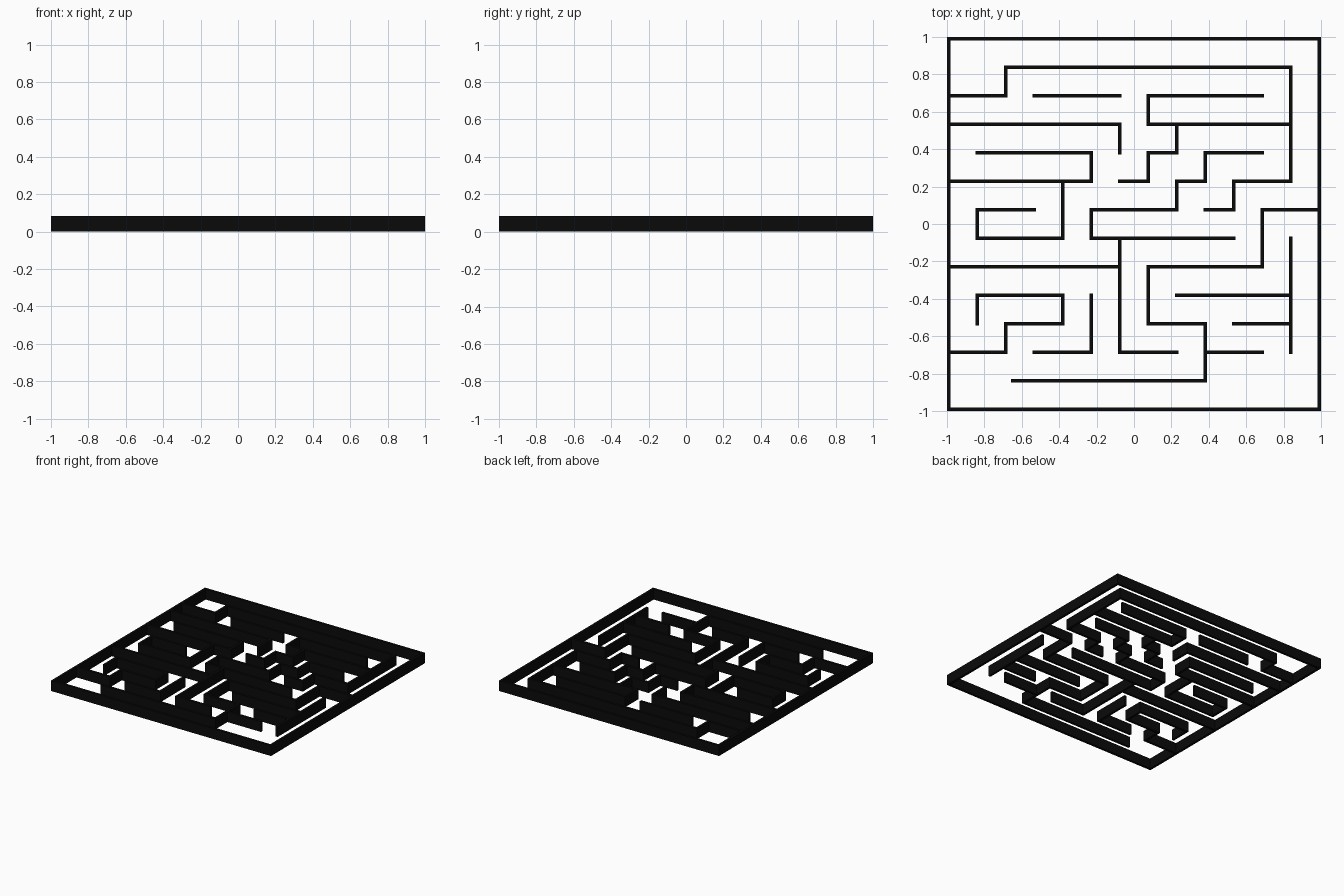
import bpy, bmesh
from mathutils import Vector

if "Cube" in bpy.data.objects:
    bpy.data.objects.remove(bpy.data.objects["Cube"])

CELLS, HALF, T, H = 13, 0.99, 0.02, 0.085   # grid cells, wall centre line, thickness, height
STEP = 2 * HALF / CELLS

black = bpy.data.materials.new("black")
black.diffuse_color = (0.003, 0.003, 0.003, 1)
black.use_nodes = True
black.node_tree.nodes["Principled BSDF"].inputs["Base Color"].default_value = black.diffuse_color

# Wall runs in grid cells: column from the left, row from the back
walls = [
    [(0, 2), (2, 2), (2, 1), (12, 1), (12, 5), (10, 5), (10, 6), (9, 6)],
    [(3, 2), (6, 2)],
    [(11, 2), (7, 2), (7, 3), (12, 3)],
    [(0, 3), (6, 3), (6, 4)],
    [(1, 4), (5, 4), (5, 5), (0, 5)],
    [(8, 3), (8, 4), (7, 4), (7, 5), (6, 5)],
    [(11, 4), (9, 4), (9, 5), (8, 5), (8, 6), (5, 6), (5, 7), (10, 7)],
    [(4, 5), (4, 7), (1, 7), (1, 6), (3, 6)],
    [(13, 6), (11, 6), (11, 8), (7, 8), (7, 10), (9, 10), (9, 12), (2.25, 12)],
    [(6, 7), (6, 11), (8, 11)],
    [(0, 8), (6, 8)],
    [(1, 10), (1, 9), (4, 9), (4, 10), (2, 10), (2, 11), (0, 11)],
    [(5, 9), (5, 11), (3, 11)],
    [(12, 7), (12, 11)],
    [(8, 9), (12, 9)],
    [(10, 10), (12, 10)],
    [(9, 11), (11, 11)],
]
frame = [(0, 0), (13, 0), (13, 13), (0, 13)]


def on_wall(p, own):
    """True if grid point p lies on another wall run (a T-junction)."""
    for run in walls + [frame + frame[:1]]:
        if run is own:
            continue
        for a, b in zip(run, run[1:]):
            if all(min(a[k], b[k]) <= p[k] <= max(a[k], b[k]) for k in (0, 1)):
                return True
    return False


def build_wall(name, run, closed=False):
    """Sweep a mitred rectangular wall along a right-angled run."""
    pts = [Vector((-HALF + c * STEP, HALF - r * STEP, 0)) for c, r in run]
    n = len(pts)
    bm = bmesh.new()
    rings = []
    for i, p in enumerate(pts):
        d_in = (p - pts[i - 1]).normalized() if i or closed else None
        d_out = (pts[(i + 1) % n] - p).normalized() if i < n - 1 or closed else None
        if d_in and d_out:                      # mitred corner
            side = Vector((-d_in.y - d_out.y, d_in.x + d_out.x, 0))
        else:                                   # free end or T-junction
            d = d_in or d_out
            side = Vector((-d.y, d.x, 0))
            reach = T / 4 if on_wall(run[i], run) else T / 2
            p = p + d * (reach if d_in else -reach)
        side *= T / 2
        up = Vector((0, 0, H))
        rings.append([bm.verts.new(v) for v in (p - side, p + side, p + side + up, p - side + up)])
    for a, b in zip(rings, rings[1:] + (rings[:1] if closed else [])):
        for k in range(4):
            m = (k + 1) % 4
            bm.faces.new((a[k], a[m], b[m], b[k]))
    if not closed:
        bm.faces.new(rings[0])
        bm.faces.new(rings[-1])
    bmesh.ops.recalc_face_normals(bm, faces=bm.faces)
    mesh = bpy.data.meshes.new(name)
    bm.to_mesh(mesh)
    bm.free()
    mesh.materials.append(black)
    bpy.context.collection.objects.link(bpy.data.objects.new(name, mesh))


# Outer square frame, then the inner maze walls
build_wall("outer_frame", frame, closed=True)
for i, run in enumerate(walls):
    build_wall(f"maze_wall_{i + 1}", run)
